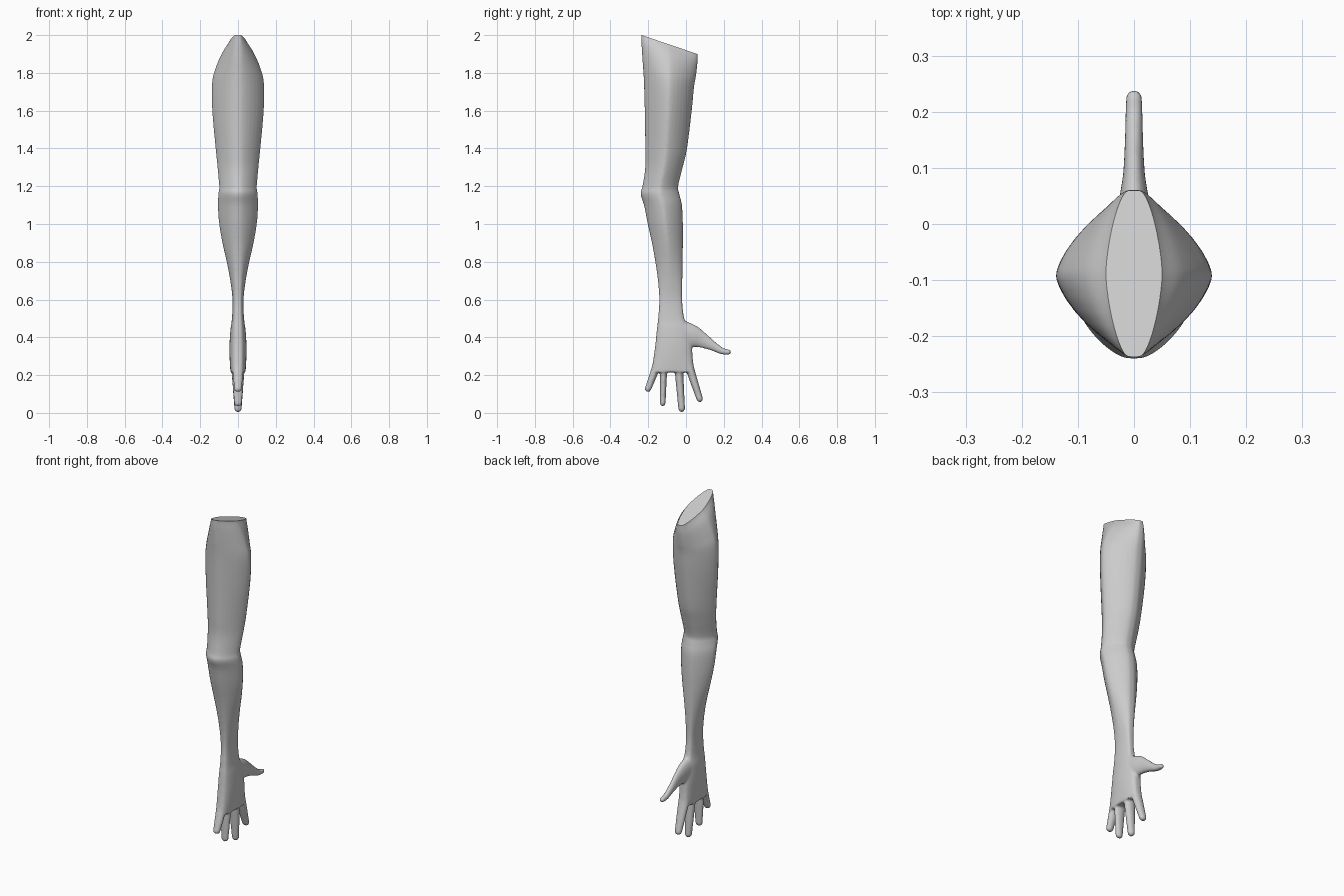
import bpy, bmesh, math
from mathutils import Vector

if "Cube" in bpy.data.objects:
    bpy.data.objects.remove(bpy.data.objects["Cube"])

skin = bpy.data.materials.new("plain light grey")
skin.diffuse_color = (0.6, 0.6, 0.6, 1)
skin.use_nodes = True
skin.node_tree.nodes["Principled BSDF"].inputs["Base Color"].default_value = skin.diffuse_color

SLOPE = 0.1 / 0.295      # tilt of the shoulder cut


def resample(rows, steps):
    """Catmull-Rom interpolation of table rows."""
    out = []
    for i in range(len(rows) - 1):
        a, b, c, d = (rows[min(max(j, 0), len(rows) - 1)] for j in range(i - 1, i + 3))
        for k in range(steps):
            t = k / steps
            out.append([0.5 * (2 * q + (r - p) * t + (2 * p - 5 * q + 4 * r - s) * t * t
                               + (3 * q - p - 3 * r + s) * t ** 3)
                        for p, q, r, s in zip(a, b, c, d)])
    out.append(list(rows[-1]))
    return out


def loft(bm, rings):
    """Closed skin over a list of equal point loops."""
    loops = [[bm.verts.new(p) for p in ring] for ring in rings]
    n = len(loops[0])
    for a, b in zip(loops, loops[1:]):
        for i in range(n):
            j = (i + 1) % n
            bm.faces.new((a[i], a[j], b[j], b[i]))
    bm.faces.new(loops[0])
    bm.faces.new(loops[-1][::-1])


def limb_ring(row, half=18):
    """Lens-like section with narrow flats on the front and back."""
    z, y0, y1, hw, slant, p = row
    flat = min(0.012, hw * 0.4)
    right = []
    for i in range(half):
        t = -math.pi / 2 + math.pi * i / (half - 1)
        c, s = abs(math.cos(t)), math.sin(t)
        y = (y0 + y1) / 2 + (y1 - y0) / 2 * math.copysign(abs(s) ** (2 / p), s)
        x = flat + (hw - flat) * c ** (2 / p)
        right.append(Vector((x, y, z - SLOPE * slant * (y + 0.235))))
    return right + [Vector((-v.x, v.y, v.z)) for v in reversed(right)]


def digit(bm, path, n=20):
    """Tapered finger along (y, z, in-plane radius, x radius), rounded tip."""
    pts = resample(path, 5)
    (ya, za, _, _), (yb, zb, rt, xt) = pts[-2], pts[-1]
    d = Vector((yb - ya, zb - za)).normalized()
    for k in (0.35, 0.65, 0.87, 0.98):
        f = math.sqrt(1 - k * k)
        pts.append([yb + d.x * rt * k, zb + d.y * rt * k, rt * f, xt * f])
    rings = []
    for i, (y, z, r, rx) in enumerate(pts):
        a, b = pts[max(i - 1, 0)], pts[min(i + 1, len(pts) - 1)]
        d = Vector((b[0] - a[0], b[1] - a[1])).normalized()
        ring = []
        for k in range(n):
            t = 2 * math.pi * k / n
            ring.append(Vector((rx * math.cos(t), y - d.y * r * math.sin(t),
                                z + d.x * r * math.sin(t))))
        rings.append(ring)
    loft(bm, rings)


# Arm and palm: z, front y, back y, half width, slant, section roundness
sections = [
    (2.04, -0.240, 0.060, 0.030, 1.0, 1.5),
    (2.00, -0.237, 0.060, 0.050, 1.0, 1.5),
    (1.95, -0.235, 0.060, 0.086, 1.0, 1.5),
    (1.87, -0.230, 0.052, 0.119, 0.9, 1.45),
    (1.77, -0.223, 0.042, 0.138, 0.5, 1.45),
    (1.60, -0.218, 0.030, 0.137, 0, 1.45),
    (1.40, -0.215, 0.005, 0.119, 0, 1.45),
    (1.30, -0.215, -0.018, 0.109, 0, 1.45),
    (1.20, -0.230, -0.042, 0.100, 0, 1.45),
    (1.16, -0.240, -0.036, 0.104, 0, 1.45),
    (1.10, -0.222, -0.022, 0.107, 0, 1.45),
    (1.00, -0.202, -0.017, 0.100, 0, 1.45),
    (0.90, -0.180, -0.017, 0.083, 0, 1.5),
    (0.80, -0.162, -0.018, 0.060, 0, 1.6),
    (0.70, -0.148, -0.020, 0.041, 0, 1.7),
    (0.60, -0.141, -0.021, 0.029, 0, 1.9),
    (0.50, -0.147, -0.010, 0.032, 0, 2.0),
    (0.44, -0.154, 0.018, 0.040, 0, 2.0),
    (0.36, -0.162, 0.030, 0.045, 0, 2.0),
    (0.28, -0.173, 0.036, 0.044, 0, 2.1),
    (0.215, -0.184, 0.046, 0.040, 0, 2.4),
]
bm = bmesh.new()
loft(bm, [limb_ring(r) for r in resample(sections, 4)])

# Four fingers and the thumb
digit(bm, [(-0.150, 0.27, 0.022, 0.030), (-0.168, 0.215, 0.021, 0.028), (-0.201, 0.127, 0.017, 0.021)])
digit(bm, [(-0.117, 0.27, 0.020, 0.034), (-0.119, 0.200, 0.018, 0.033), (-0.123, 0.050, 0.015, 0.021)])
digit(bm, [(-0.042, 0.27, 0.024, 0.034), (-0.036, 0.200, 0.022, 0.033), (-0.023, 0.022, 0.018, 0.020)])
digit(bm, [(0.012, 0.27, 0.022, 0.032), (0.030, 0.205, 0.022, 0.031), (0.073, 0.073, 0.017, 0.021)])
digit(bm, [(-0.035, 0.425, 0.070, 0.036), (0.035, 0.405, 0.060, 0.028), (0.085, 0.385, 0.042, 0.020),
           (0.140, 0.355, 0.026, 0.017), (0.190, 0.328, 0.018, 0.016), (0.226, 0.322, 0.014, 0.015)])
bmesh.ops.recalc_face_normals(bm, faces=bm.faces)
mesh = bpy.data.meshes.new("arm")
bm.to_mesh(mesh)
bm.free()
arm = bpy.data.objects.new("arm", mesh)
bpy.context.collection.objects.link(arm)
bpy.context.view_layer.objects.active = arm
arm.select_set(True)

# Fuse into one skin and soften
fuse = arm.modifiers.new("fuse", 'REMESH')
fuse.mode = 'VOXEL'
fuse.voxel_size = 0.006
soft = arm.modifiers.new("soften", 'SMOOTH')
soft.factor = 0.5
soft.iterations = 6
for m in ("fuse", "soften"):
    bpy.ops.object.modifier_apply(modifier=m)

# Slanted flat cut at the shoulder
bm = bmesh.new()
bm.from_mesh(arm.data)
cut = bmesh.ops.bisect_plane(bm, geom=bm.verts[:] + bm.edges[:] + bm.faces[:],
                             plane_co=(0, -0.235, 2.0), plane_no=(0, SLOPE, 1), clear_outer=True)
rim = [e for e in cut["geom_cut"] if isinstance(e, bmesh.types.BMEdge)]
bmesh.ops.holes_fill(bm, edges=rim, sides=0)
bmesh.ops.recalc_face_normals(bm, faces=bm.faces)
bm.to_mesh(arm.data)
bm.free()

arm.data.materials.clear()
arm.data.materials.append(skin)
bpy.ops.object.shade_smooth_by_angle(angle=math.radians(40))
